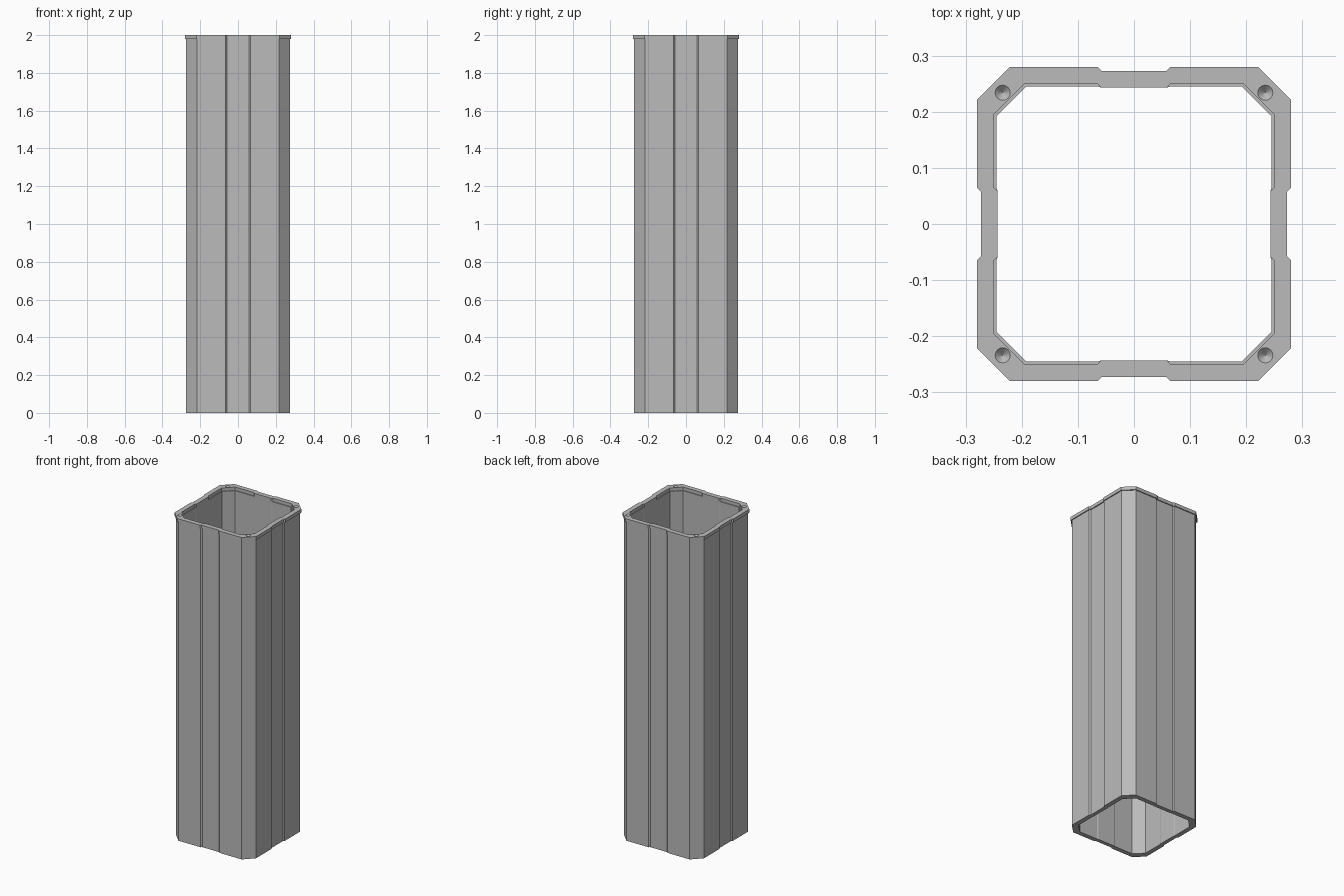
import bpy, bmesh, math

cube = bpy.data.objects.get("Cube")
if cube:
    bpy.data.objects.remove(cube, do_unlink=True)

# Single grey material
grey = bpy.data.materials.new("plain_grey")
grey.use_nodes = True
colour = (0.5, 0.5, 0.5, 1)
grey.diffuse_color = colour
grey.node_tree.nodes["Principled BSDF"].inputs["Base Color"].default_value = colour


def outline(half, corner, notch):
    """Chamfered square with a shallow channel in the middle of each side."""
    side = [(-corner, half), (-0.065, half), (-0.058, half - notch),
            (0.058, half - notch), (0.065, half), (corner, half)]
    points = []
    for turn in range(4):
        c, s = round(math.cos(turn * math.pi / 2)), round(math.sin(turn * math.pi / 2))
        points += [(x * c + y * s, y * c - x * s) for x, y in side]
    return points


def tube(name, outer, inner, bottom, top):
    """Hollow prism between two outlines with equal point counts."""
    bm = bmesh.new()
    rings = [[bm.verts.new((x, y, z)) for x, y in loop]
             for loop, z in ((outer, bottom), (outer, top), (inner, top), (inner, bottom))]
    count = len(outer)
    for r in range(4):
        a, b = rings[r], rings[(r + 1) % 4]
        for i in range(count):
            j = (i + 1) % count
            bm.faces.new((a[i], a[j], b[j], b[i]))
    bmesh.ops.recalc_face_normals(bm, faces=bm.faces)
    mesh = bpy.data.meshes.new(name)
    bm.to_mesh(mesh)
    bm.free()
    mesh.materials.append(grey)
    obj = bpy.data.objects.new(name, mesh)
    bpy.context.collection.objects.link(obj)
    return obj


# Long hollow column and the slightly wider rim on top
tube("column_body", outline(0.274, 0.217, 0.007), outline(0.245, 0.192, 0.002), 0, 1.98)
rim = tube("top_rim", outline(0.28, 0.221, 0.007), outline(0.25, 0.195, 0.007), 1.979, 2)

# Conical dimples in the rim corners
for i, (sx, sy) in enumerate(((1, 1), (-1, 1), (-1, -1), (1, -1))):
    bpy.ops.mesh.primitive_cone_add(vertices=16, radius1=0, radius2=0.0146, depth=0.014,
                                    location=(sx * 0.234, sy * 0.234, 1.994))
    cutter = bpy.context.object
    cutter.name = "dimple_cutter_%d" % (i + 1)
    cutter.data.materials.append(grey)
    cutter.hide_render = True
    cutter.hide_set(True)
    cut = rim.modifiers.new("dimple", 'BOOLEAN')
    cut.operation = 'DIFFERENCE'
    cut.solver = 'EXACT'
    cut.object = cutter
